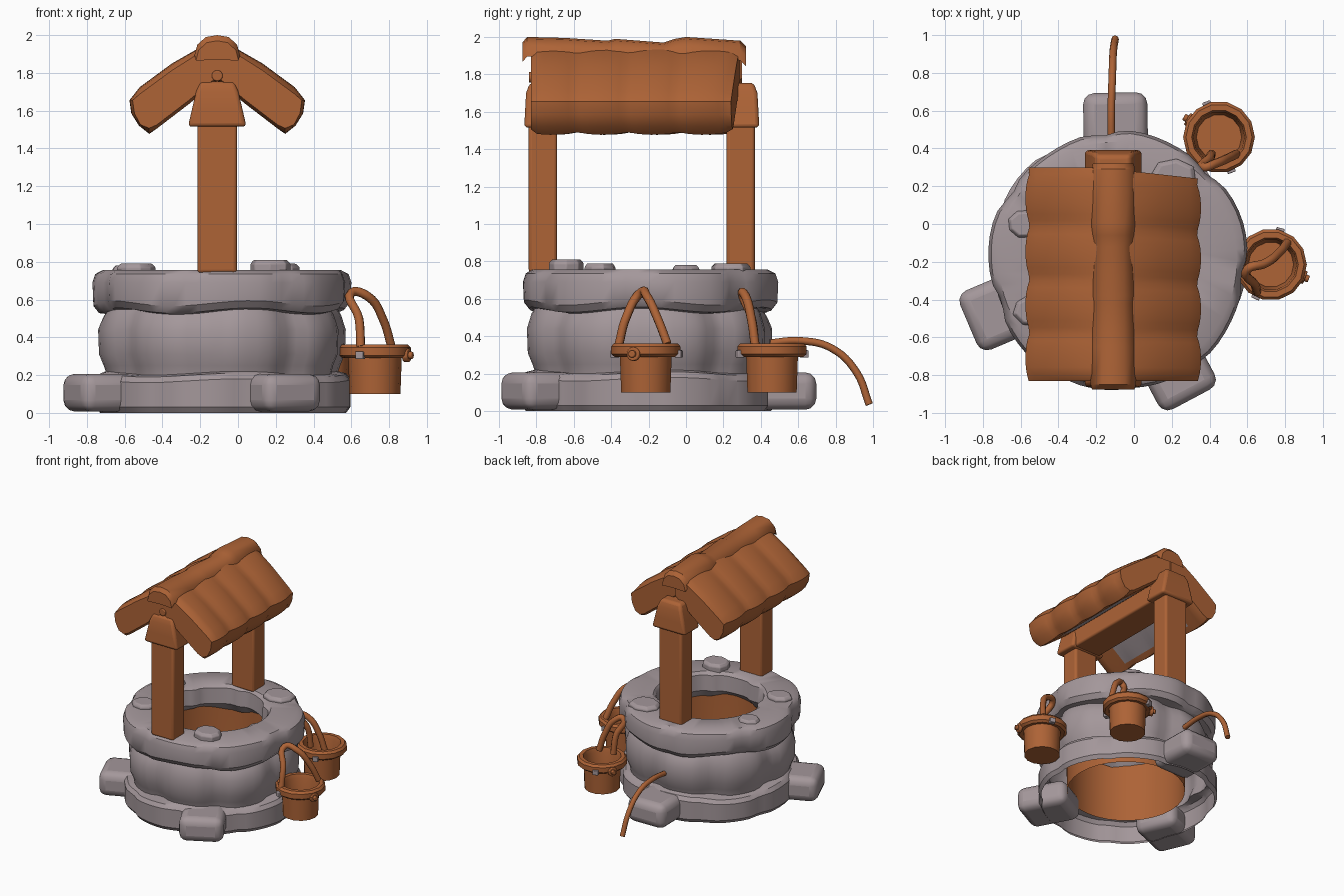
import bpy, bmesh, math
from math import sin, cos, pi, radians
from mathutils import Matrix, Vector

cube = bpy.data.objects.get("Cube")
if cube:
    bpy.data.objects.remove(cube)

CX, CY = -0.085, -0.195   # well axis
RIDGE = -0.11             # roof axis


def material(name, rgb):
    m = bpy.data.materials.new(name)
    m.use_nodes = True
    m.diffuse_color = (*rgb, 1)
    m.node_tree.nodes["Principled BSDF"].inputs["Base Color"].default_value = (*rgb, 1)
    return m


wood = material("brown wood", (0.42, 0.125, 0.037))
stone = material("grey stone", (0.37, 0.31, 0.325))
meshes = []


def finish(name, bm, mats, bevel=0):
    bmesh.ops.recalc_face_normals(bm, faces=bm.faces)
    me = bpy.data.meshes.new(name)
    bm.to_mesh(me)
    bm.free()
    ob = bpy.data.objects.new(name, me)
    bpy.context.collection.objects.link(ob)
    for m in mats:
        me.materials.append(m)
    if bevel:
        mod = ob.modifiers.new("soft edges", "BEVEL")
        mod.width, mod.segments = bevel, 3
    meshes.append(ob)
    return ob


def loft(name, rings, mat, caps=True, bevel=0, extra=None, rule=None):
    """Skin a list of closed rings of equal point count."""
    bm = bmesh.new()
    vs = [[bm.verts.new(p) for p in ring] for ring in rings]
    n = len(rings[0])
    for j, (a, b) in enumerate(zip(vs, vs[1:])):
        for i in range(n):
            f = bm.faces.new((a[i], a[(i + 1) % n], b[(i + 1) % n], b[i]))
            if rule and rule(i, j):
                f.material_index = 1
    if caps:
        bm.faces.new(vs[0])
        bm.faces.new(vs[-1])
    return finish(name, bm, [mat] + ([extra] if extra else []), bevel)


def lathe(name, profile, mat, center, n, caps=True, wobble=lambda a, z: 0, sway=lambda a, z: 0):
    rings = []
    for r, z in profile:
        ring = []
        for i in range(n):
            a = 2 * pi * i / n
            rr = r + wobble(a, z)
            ring.append((center[0] + rr * cos(a), center[1] + rr * sin(a), z + sway(a, z)))
        rings.append(ring)
    return loft(name, rings, mat, caps)


def rect(x, y, hx, hy, z):
    return [(x - hx, y - hy, z), (x + hx, y - hy, z), (x + hx, y + hy, z), (x - hx, y + hy, z)]


def tube(name, points, radius):
    cu = bpy.data.curves.new(name, "CURVE")
    cu.dimensions = "3D"
    cu.bevel_depth, cu.bevel_resolution, cu.resolution_u = radius, 2, 6
    cu.use_fill_caps = True
    sp = cu.splines.new("BEZIER")
    sp.bezier_points.add(len(points) - 1)
    for bp, p in zip(sp.bezier_points, points):
        bp.co = p
        bp.handle_left_type = bp.handle_right_type = "AUTO"
    ob = bpy.data.objects.new(name, cu)
    bpy.context.collection.objects.link(ob)
    cu.materials.append(wood)


def block(name, pos, size, mat, turn=0, bevel=0.01):
    bm = bmesh.new()
    bmesh.ops.create_cube(bm, size=1, matrix=Matrix.Translation(pos)
                          @ Matrix.Rotation(turn, 4, "Z") @ Matrix.Diagonal((*size, 1)))
    return finish(name, bm, [mat], bevel)


def peg(name, pos, axis, radius, depth, mat, sides=10):
    bm = bmesh.new()
    turn = Vector(axis).to_track_quat("Z", "Y").to_matrix().to_4x4()
    bmesh.ops.create_cone(bm, cap_ends=True, segments=sides, radius1=radius, radius2=radius,
                          depth=depth, matrix=Matrix.Translation(pos) @ turn)
    return finish(name, bm, [mat], 0.006)


# Stone courses: each row has its own count of bulging blocks
def stones(a, z):
    if z < 0.205:
        return 0.012 * sin(3 * a + 1) - 0.02 * abs(cos(4.5 * a)) ** 12
    if z < 0.54:
        return 0.02 - 0.045 * abs(cos(4 * a + 0.6)) ** 6
    if z < 0.74:
        return 0.008 * sin(5 * a) - 0.025 * abs(cos(3.5 * a + 0.4)) ** 14
    return 0


# Uneven joints between the courses
def joints(a, z):
    if 0.16 < z < 0.22:
        return 0.01 * sin(4 * a + 1)
    return 0.014 * sin(5 * a + 2) if 0.5 < z < 0.6 else 0


lathe("stone_well", [(0.655, 0), (0.677, 0.03), (0.677, 0.17), (0.655, 0.2), (0.6, 0.21),
                     (0.61, 0.25), (0.635, 0.31), (0.64, 0.44), (0.615, 0.51), (0.6, 0.535),
                     (0.65, 0.542), (0.68, 0.58), (0.685, 0.69), (0.67, 0.735), (0.63, 0.757),
                     (0.43, 0.757), (0.405, 0.735), (0.395, 0.61), (0.45, 0.55)],
      stone, (CX, CY), 64, False, stones, joints)

# Open lining inside the shaft
lathe("well_lining", [(0.445, 0.08), (0.45, 0.3), (0.45, 0.57)], wood, (CX, CY), 32, False)

# Foot stones around the base
for name, deg, reach in (("back", 91, 0.89), ("left", 203, 0.86), ("front", -62, 0.83)):
    a = radians(deg)
    mid = reach - 0.2
    block(name + "_foot_stone", (CX + mid * cos(a), CY + mid * sin(a), 0.107),
          (0.4, 0.34, 0.2), stone, a, 0.06)

# Loose flat stones on the rim
for i, (x, y, r, top) in enumerate(((0.17, -0.64, 0.11, 0.81), (-0.54, -0.46, 0.1, 0.79),
                                    (-0.58, 0, 0.09, 0.78), (0.21, 0.24, 0.125, 0.79))):
    rings = []
    for s, z in ((1, 0.74), (1, top - 0.02), (0.82, top)):
        rings.append([(x + s * r * cos(k * pi / 4 + i) * (1 + 0.1 * sin(3 * k)),
                       y + s * r * 0.85 * sin(k * pi / 4 + i), z) for k in range(8)])
    loft(f"rim_stone_{i + 1}", rings, stone, bevel=0.006)

# Posts with flared caps
for name, y in (("front", -0.765), ("back", 0.292)):
    block(name + "_post", (RIDGE, y, 1.15), (0.21, 0.152, 0.82), wood, 0, 0.018)
    loft(name + "_post_cap", [rect(RIDGE, y, 0.155, 0.1, 1.515), rect(RIDGE, y, 0.133, 0.095, 1.61),
                              rect(RIDGE, y, 0.112, 0.09, 1.7), rect(RIDGE, y, 0.09, 0.07, 1.755)],
         wood, bevel=0.02)

# Beam between the posts and the small dowel above it
block("cross_beam", (RIDGE, -0.24, 1.66), (0.24, 0.92, 0.28), wood, 0, 0.015)
peg("ridge_dowel", (RIDGE, -0.28, 1.785), (0, 1, 0), 0.03, 1.12, wood)


# Roof slabs with bulging shingle columns and a scalloped eave
def slab(name, side, y0, y1, taper):
    rings = []
    steps = 32
    for j in range(steps + 1):
        t = j / steps
        y = y0 + (y1 - y0) * t
        puff = 0.03 * abs(sin(4 * pi * t + 0.25)) ** 0.6
        end = 0.02 if j in (0, steps) else 0
        section = [(0, 1.955 - end), (0.1, 1.915 + puff * 0.5 - end), (0.24, 1.82 + puff - end),
                   (0.41, 1.695 + puff - end), (0.435 + puff, 1.655), (0.425 + puff, 1.585),
                   (0.4 + puff * 0.5, 1.53 - puff * 0.3), (0.36, 1.495 - puff * 0.6 + end),
                   (0.32, 1.505 + end), (0.15, 1.635 + end), (0, 1.76 + end)]
        rings.append([(RIDGE + side * x, y - taper * t * x, z) for x, z in section])
    loft(name, rings, wood, extra=stone,
         rule=lambda i, j: i == 8 and 6 <= j < 27)


slab("left_roof_slab", 1, -0.83, 0.29, 0.11)
slab("right_roof_slab", -1, -0.83, 0.3, 0)

# Ridge cap made of overlapping saddle tiles
rings = []
for y, lift in ((-0.875, -0.03), (-0.85, 0), (-0.65, -0.005), (-0.42, -0.02), (-0.38, -0.01),
                (-0.12, -0.03), (-0.06, -0.01), (0, 0), (0.29, -0.02), (0.32, -0.05)):
    section = [(-0.12, 1.895), (-0.105, 1.95), (-0.06, 1.99), (0, 2), (0.06, 1.99),
               (0.105, 1.95), (0.12, 1.895), (0, 1.9)]
    rings.append([(RIDGE + x * (1 + 2 * lift), y, z + lift) for x, z in section])
loft("ridge_cap", rings, wood)


# Buckets with rim hoop, handle, clips and knob
def bucket(name, x, y, clips, knob, handle):
    lathe(name, [(0.135, 0.1), (0.142, 0.295), (0.172, 0.29), (0.19, 0.305), (0.19, 0.345),
                 (0.175, 0.362), (0.145, 0.362), (0.135, 0.33), (0.12, 0.13)], wood, (x, y), 14)
    for k, deg in enumerate(clips):
        a = radians(deg)
        block(f"{name}_clip_{k + 1}", (x + 0.183 * cos(a), y + 0.183 * sin(a), 0.305),
              (0.035, 0.045, 0.04), stone, a, 0.005)
    a = radians(knob)
    out = Vector((cos(a), sin(a), 0))
    for r, d in ((0.038, 0.18), (0.02, 0.2)):
        peg(name + "_knob", Vector((x, y, 0.305)) + out * d, out, r, 0.03, wood)
    tube(name + "_handle", handle, 0.024)


bucket("side_bucket", 0.725, -0.215, (-115, 75), -21,
       [(0.65, -0.36, 0.35), (0.64, -0.32, 0.5), (0.6, -0.24, 0.635),
        (0.69, -0.21, 0.615), (0.77, -0.15, 0.49), (0.81, -0.1, 0.36)])
bucket("rear_bucket", 0.45, 0.46, (-70, 110), 150,
       [(0.41, 0.37, 0.35), (0.4, 0.35, 0.5), (0.37, 0.3, 0.63),
        (0.43, 0.32, 0.61), (0.5, 0.35, 0.49), (0.54, 0.37, 0.35)])

# Loose rope trailing from the back wall
tube("rope", [(-0.12, 0.42, 0.36), (-0.12, 0.62, 0.375), (-0.115, 0.78, 0.335),
              (-0.11, 0.91, 0.21), (-0.1, 0.98, 0.035)], 0.02)

# Smooth shading with crisp edges
bpy.ops.object.select_all(action="DESELECT")
for ob in meshes:
    ob.select_set(True)
bpy.context.view_layer.objects.active = meshes[0]
bpy.ops.object.shade_smooth_by_angle(angle=radians(35))
